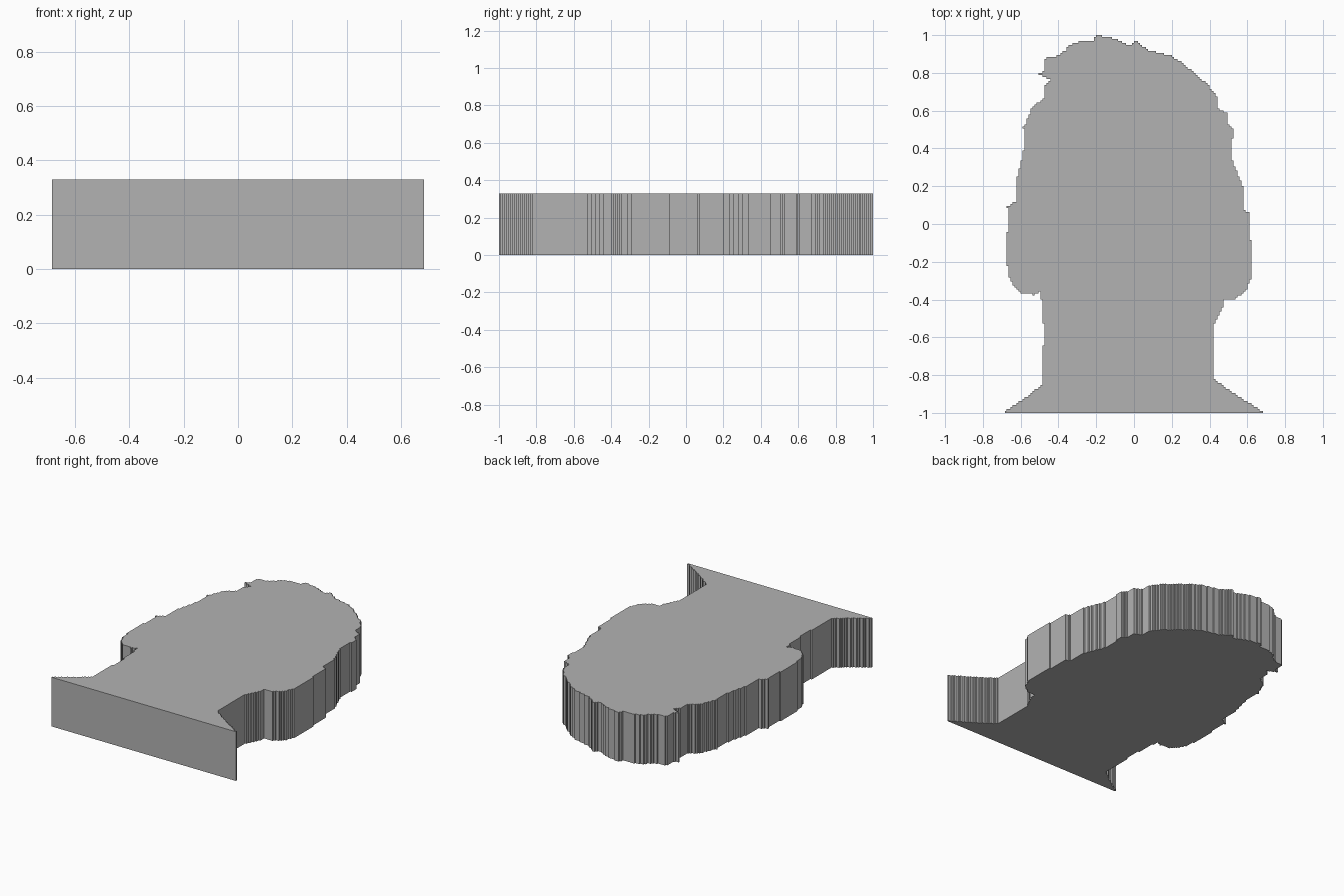
import bpy
import bmesh

if "Cube" in bpy.data.objects:
    bpy.data.objects.remove(bpy.data.objects["Cube"])

HEIGHT = 0.33
CELL = 2 / 190  # size of one outline stair step

# Head-and-neck outline, clockwise from the bottom left corner
OUTLINE = [
    (-.684, -1), (-.55, -.91), (-.48, -.85), (-.475, -.64), (-.495, -.4),
    (-.51, -.355), (-.54, -.38), (-.595, -.37), (-.64, -.33), (-.665, -.28),
    (-.675, -.22), (-.675, -.11), (-.66, -.04), (-.66, .07), (-.675, .085),
    (-.625, .115), (-.625, .22), (-.605, .3), (-.575, .39), (-.575, .45),
    (-.59, .5), (-.565, .53), (-.54, .61), (-.475, .66), (-.465, .74),
    (-.44, .755), (-.51, .79), (-.47, .81), (-.465, .875), (-.41, .885),
    (-.355, .92), (-.345, .94), (-.275, .965), (-.21, .97), (-.19, 1),
    (-.165, 1), (-.12, .985), (-.01, .945), (.02, .97), (.07, .93),
    (.2, .89), (.265, .85), (.33, .8), (.405, .735), (.44, .67),
    (.45, .61), (.495, .59), (.495, .54), (.525, .5), (.515, .45),
    (.53, .34), (.575, .2), (.575, .08), (.61, .06), (.61, -.055),
    (.62, -.08), (.615, -.3), (.585, -.35), (.54, -.39), (.47, -.4),
    (.46, -.44), (.425, -.53), (.425, -.66), (.435, -.825), (.515, -.88),
    (.684, -.99), (.684, -1),
]


def staircase(points):
    """Turn the outline into axis-aligned steps on the cell grid."""
    grid = [(round(x / CELL), round(y / CELL)) for x, y in points]
    path = [grid[0]]
    for (ax, ay), (bx, by) in zip(grid, grid[1:]):
        steps = max(1, min(abs(bx - ax), abs(by - ay)))
        for i in range(1, steps + 1):
            x = round(ax + (bx - ax) * i / steps)
            y = round(ay + (by - ay) * i / steps)
            for p in ((path[-1][0], y), (x, y)):
                if p != path[-1]:
                    path.append(p)
    # Drop points in the middle of straight runs
    n = len(path)
    keep = []
    for i, p in enumerate(path):
        a, b = path[i - 1], path[(i + 1) % n]
        if (p[0] - a[0]) * (b[1] - p[1]) != (p[1] - a[1]) * (b[0] - p[0]):
            keep.append((p[0] * CELL, p[1] * CELL))
    return keep


# Flat slab: fill the outline and extrude it upwards
bm = bmesh.new()
base = bm.faces.new([bm.verts.new((x, y, 0)) for x, y in staircase(OUTLINE)])
result = bmesh.ops.extrude_face_region(bm, geom=[base], use_keep_orig=True)
for v in result["geom"]:
    if isinstance(v, bmesh.types.BMVert):
        v.co.z = HEIGHT
bmesh.ops.recalc_face_normals(bm, faces=bm.faces)

mesh = bpy.data.meshes.new("head_silhouette_slab")
bm.to_mesh(mesh)
bm.free()

grey = bpy.data.materials.new("plain grey")
grey.diffuse_color = (0.45, 0.45, 0.45, 1)
grey.use_nodes = True
grey.node_tree.nodes["Principled BSDF"].inputs["Base Color"].default_value = grey.diffuse_color
mesh.materials.append(grey)

slab = bpy.data.objects.new("head_silhouette_slab", mesh)
bpy.context.collection.objects.link(slab)
